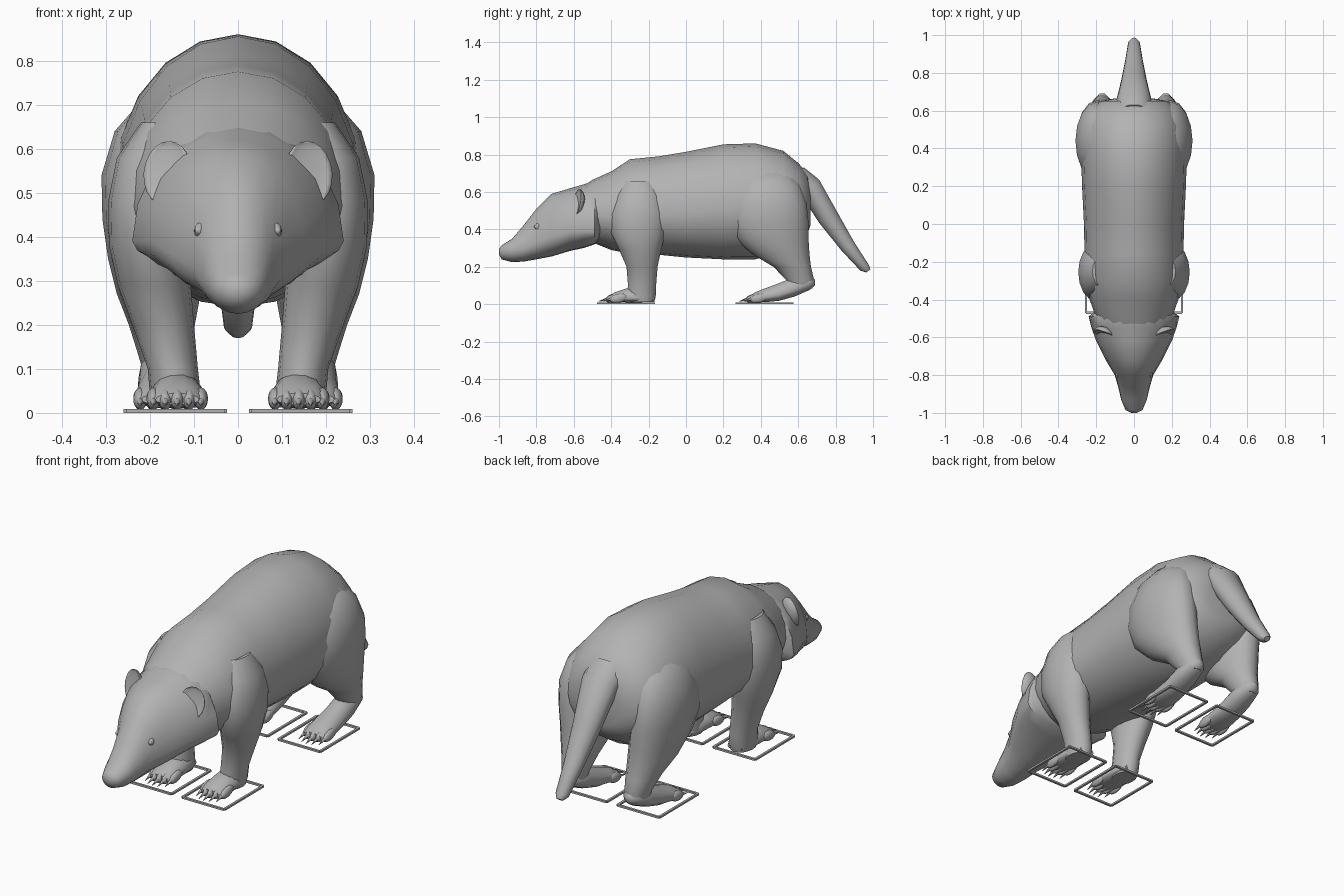
import bpy, bmesh, math
from mathutils import Vector, Matrix

cube = bpy.data.objects.get("Cube")
if cube:
    bpy.data.objects.remove(cube)

fur = bpy.data.materials.new("plain grey")
fur.use_nodes = True
GREY = (0.45, 0.45, 0.45, 1)
fur.diffuse_color = GREY
fur.node_tree.nodes["Principled BSDF"].inputs["Base Color"].default_value = GREY


def finish(name, bm, angle=50):
    """Turn a bmesh into a smooth shaded grey object."""
    bmesh.ops.recalc_face_normals(bm, faces=bm.faces)
    mesh = bpy.data.meshes.new(name)
    bm.to_mesh(mesh)
    bm.free()
    mesh.materials.append(fur)
    ob = bpy.data.objects.new(name, mesh)
    bpy.context.collection.objects.link(ob)
    bpy.ops.object.select_all(action='DESELECT')
    ob.select_set(True)
    bpy.context.view_layer.objects.active = ob
    bpy.ops.object.shade_smooth_by_angle(angle=math.radians(angle))
    return ob


def loft(name, rings, sides=20):
    """Skin rings of (centre, half width, half height above, half height below)."""
    bm = bmesh.new()
    loops = []
    for c, u, up, down in rings:
        loop = []
        for i in range(sides):
            a = 2 * math.pi * i / sides
            s = math.sin(a)
            loop.append(bm.verts.new(c + u * math.cos(a) + (up * s if s > 0 else down * -s)))
        loops.append(loop)
    for a, b in zip(loops, loops[1:]):
        for i in range(sides):
            j = (i + 1) % sides
            bm.faces.new((a[i], a[j], b[j], b[i]))
    bm.faces.new(loops[0])
    bm.faces.new(loops[-1])
    return finish(name, bm)


def lengthwise(name, rows, x=0, sides=20):
    """Rows of y, bottom, top, half width, height of widest point."""
    loft(name, [(Vector((x, y, m)), Vector((w, 0, 0)), Vector((0, 0, t - m)),
                 Vector((0, 0, b - m))) for y, b, t, w, m in rows], sides)


def upright(name, rows, side):
    """Rows of z, x, y, half width, half depth."""
    loft(name, [(Vector((x * side, y, z)), Vector((w, 0, 0)), Vector((0, d, 0)),
                 Vector((0, -d, 0))) for z, x, y, w, d in rows], 16)


def blob(name, centre, size, tilt=0, turn=0, cup=None):
    """Ellipsoid; cup pushes its front inwards."""
    bm = bmesh.new()
    bmesh.ops.create_uvsphere(bm, u_segments=14, v_segments=10, radius=1)
    for v in bm.verts:
        if cup is not None and v.co.y < 0:
            v.co.y *= cup
    m = (Matrix.Translation(centre) @ Matrix.Rotation(turn, 4, 'Z')
         @ Matrix.Rotation(tilt, 4, 'X') @ Matrix.Diagonal((*size, 1)))
    bmesh.ops.transform(bm, matrix=m, verts=bm.verts)
    finish(name, bm, 180)


# Torso and head
lengthwise("torso", [
    (-.60, .37, .60, .14, .48), (-.50, .33, .665, .20, .47), (-.40, .29, .71, .235, .47),
    (-.30, .27, .775, .26, .47), (-.15, .265, .79, .262, .47), (0, .25, .815, .265, .48),
    (.20, .24, .855, .275, .50), (.37, .24, .86, .28, .52), (.52, .28, .82, .27, .52),
    (.60, .33, .755, .235, .52), (.65, .38, .70, .18, .52), (.665, .42, .62, .10, .52)])
lengthwise("head", [
    (-1, .265, .295, .015, .28), (-.985, .24, .315, .045, .28), (-.93, .225, .35, .068, .29),
    (-.87, .228, .42, .082, .30), (-.80, .24, .51, .102, .33), (-.72, .255, .59, .15, .36),
    (-.62, .285, .62, .20, .39), (-.55, .30, .64, .225, .39), (-.49, .32, .66, .24, .39),
    (-.46, .34, .66, .20, .42)])

# Tail, with rings square to its slope
tail = []
for y, z, w, h in ((.56, .68, .10, .09), (.66, .63, .092, .065), (.76, .465, .068, .058),
                   (.865, .31, .047, .042), (.955, .195, .032, .028), (.975, .178, .016, .014)):
    slope = Vector((0, .81, .58)) * h
    tail.append((Vector((0, y, z)), Vector((w, 0, 0)), slope, -slope))
loft("tail", tail, 14)


def toes(name, x, y, spread, side):
    """Five toes in a shallow arc, each with a claw."""
    for i in range(-2, 3):
        tx, ty = side * (x + i * spread), y + abs(i) ** 2 * .006
        blob(f"{name}_toe_{i + 3}", (tx, ty, .032), (.016, .048, .024), .2)
        bm = bmesh.new()
        bmesh.ops.create_cone(bm, cap_ends=True, segments=8, radius1=.009, radius2=.001, depth=.05)
        bmesh.ops.transform(bm, verts=bm.verts, matrix=Matrix.Translation((tx, ty - .058, .022))
                            @ Matrix.Rotation(math.radians(105), 4, 'X'))
        finish(f"{name}_claw_{i + 3}", bm)


def foot_frame(name, x, y, side):
    """Thin square outline lying under a foot."""
    w, d, bar, thick = .112, .15, .011, .009
    bm = bmesh.new()
    for cx, cy, sx, sy in ((0, d, w, bar / 2), (0, -d, w, bar / 2),
                           (w, 0, bar / 2, d), (-w, 0, bar / 2, d)):
        bmesh.ops.create_cube(bm, size=2, matrix=Matrix.Translation((x * side + cx, y + cy, thick / 2))
                              @ Matrix.Diagonal((sx, sy, thick / 2, 1)))
    finish(name, bm, 30)


for side, tag in ((1, "left"), (-1, "right")):
    # Front leg and paw
    upright(f"{tag}_front_leg", [
        (.66, .17, -.25, .05, .08), (.58, .195, -.25, .08, .12), (.48, .205, -.255, .09, .15),
        (.38, .205, -.255, .088, .145), (.29, .19, -.245, .083, .112),
        (.20, .17, -.235, .07, .083), (.10, .148, -.235, .057, .075),
        (.04, .142, -.24, .058, .078), (.012, .142, -.24, .052, .07)], side)
    lengthwise(f"{tag}_front_paw", [
        (-.18, .012, .05, .04, .03), (-.24, .01, .10, .06, .03), (-.32, .01, .085, .064, .03),
        (-.38, .012, .065, .064, .03), (-.41, .018, .045, .05, .03)], .138 * side, 14)
    toes(f"{tag}_front", .138, -.385, .027, side)
    foot_frame(f"{tag}_front_foot_frame", .142, -.32, side)

    # Hind leg and foot
    upright(f"{tag}_hind_leg", [
        (.72, .15, .44, .06, .10), (.64, .18, .44, .10, .17), (.54, .197, .44, .113, .205),
        (.44, .195, .44, .113, .215), (.35, .187, .46, .108, .195), (.27, .18, .505, .095, .155),
        (.20, .173, .568, .075, .10), (.13, .17, .61, .056, .075),
        (.085, .168, .61, .045, .065)], side)
    lengthwise(f"{tag}_hind_foot", [
        (.69, .10, .13, .015, .115), (.66, .075, .16, .045, .11), (.58, .04, .15, .058, .08),
        (.50, .018, .115, .06, .05), (.42, .01, .085, .066, .035), (.37, .012, .065, .066, .03),
        (.34, .018, .045, .052, .03)], .168 * side, 14)
    toes(f"{tag}_hind", .168, .365, .027, side)
    foot_frame(f"{tag}_hind_foot_frame", .142, .42, side)

    # Ear and eye
    blob(f"{tag}_ear", (.162 * side, -.585, .545), (.058, .04, .074), -.2, side * .35, -.2)
    blob(f"{tag}_eyelids", (.082 * side, -.79, .414), (.016, .02, .019), 0, side * .7)
    blob(f"{tag}_eyeball", (.084 * side, -.797, .414), (.010, .018, .012), 0, side * .7)
